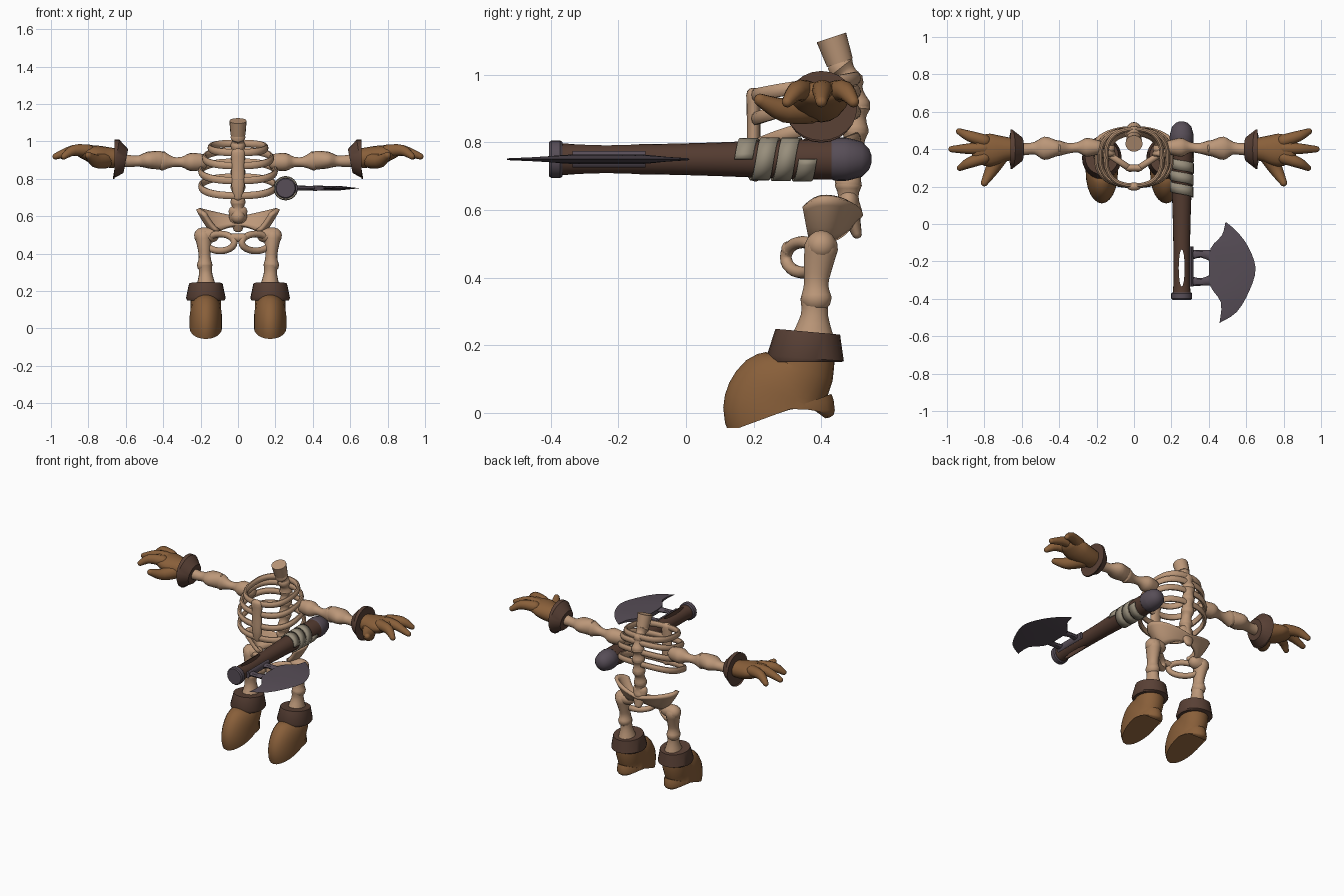
import bpy, bmesh, math
from mathutils import Vector

cube = bpy.data.objects.get("Cube")
if cube:
    bpy.data.objects.remove(cube)


def material(name, r, g, b):
    m = bpy.data.materials.new(name)
    m.use_nodes = True
    m.diffuse_color = (r, g, b, 1)
    m.node_tree.nodes["Principled BSDF"].inputs["Base Color"].default_value = (r, g, b, 1)
    return m


BONE = material("bone", .50, .31, .19)
LEATHER = material("tan leather", .25, .115, .042)
DARK = material("dark leather", .10, .052, .036)
WOOD = material("brown wood", .088, .044, .030)
WRAP = material("cloth wrap", .31, .27, .20)
METAL = material("grey metal", .095, .075, .095)
parts = []


def add(name, mat, bm):
    bmesh.ops.recalc_face_normals(bm, faces=bm.faces)
    mesh = bpy.data.meshes.new(name)
    bm.to_mesh(mesh)
    bm.free()
    mesh.materials.append(mat)
    ob = bpy.data.objects.new(name, mesh)
    bpy.context.collection.objects.link(ob)
    parts.append(ob)
    return ob


def grid(name, mat, rows, thickness):
    """Sheet through rows of points, given thickness by a modifier."""
    bm = bmesh.new()
    v = [[bm.verts.new(p) for p in row] for row in rows]
    for r, s in zip(v, v[1:]):
        for i in range(len(r) - 1):
            bm.faces.new((r[i], r[i + 1], s[i + 1], s[i]))
    ob = add(name, mat, bm)
    mod = ob.modifiers.new("thickness", "SOLIDIFY")
    mod.thickness = thickness
    mod.offset = 0
    return ob


def spline(pts, sub):
    out = []
    for i in range(len(pts) - 1):
        a, b, c, d = pts[max(i - 1, 0)], pts[i], pts[i + 1], pts[min(i + 2, len(pts) - 1)]
        for k in range(sub):
            t = k / sub
            out.append([(2 * q + (r - p) * t + (2 * p - 5 * q + 4 * r - s) * t * t
                         + (3 * q - p - 3 * r + s) * t ** 3) / 2 for p, q, r, s in zip(a, b, c, d)])
    return out + [list(pts[-1])]


def tube(name, mat, pts, up=(0, 0, 1), n=16, sub=3, closed=False, rounded=False):
    """Skin along stations x, y, z, side radius and optional up radius."""
    pts = [tuple(p) + ((p[3],) if len(p) == 4 else ()) for p in pts]
    if not closed:
        pts = spline(pts, sub)
    centres = [Vector(p[:3]) for p in pts]
    count = len(pts)
    rings = []
    for i, c in enumerate(centres):
        if closed:
            t = centres[(i + 1) % count] - centres[i - 1]
        else:
            t = centres[min(i + 1, count - 1)] - centres[max(i - 1, 0)]
        t.normalize()
        rings.append((c, t, pts[i][3], pts[i][4]))
    if rounded:
        for end, sign in ((0, -1), (-1, 1)):
            c, t, a, b = rings[end]
            for off, k in ((.5, .87), (.85, .53), (.97, .2)):
                ring = (c + t * sign * min(a, b) * off, t, a * k, b * k)
                rings.insert(0 if sign < 0 else len(rings), ring)
    bm = bmesh.new()
    loops = []
    for c, t, a, b in rings:
        side = Vector(up).cross(t).normalized()
        top = t.cross(side)
        angles = [math.tau * k / n for k in range(n)]
        loops.append([bm.verts.new(c + side * a * math.cos(q) + top * b * math.sin(q)) for q in angles])
    for i in range(len(loops) if closed else len(loops) - 1):
        r, s = loops[i], loops[(i + 1) % len(loops)]
        for k in range(n):
            bm.faces.new((r[k], r[(k + 1) % n], s[(k + 1) % n], s[k]))
    if not closed:
        bm.faces.new(loops[0])
        bm.faces.new(loops[-1])
    return add(name, mat, bm)


Y = (0, 1, 0)

# Spine: stacked vertebrae along a curved path
spine = [(.48, .60), (.48, .68), (.495, .76), (.50, .84), (.505, .91), (.485, .98), (.46, 1.03)]
for i, ((y, z), (y2, z2)) in enumerate(zip(spine, spine[1:])):
    tube(f"vertebra_{i + 1}", BONE, [(0, y, z, .040), (0, (y + y2) / 2, (z + z2) / 2, .030),
                                     (0, y2, z2 - .008, .040)], Y, rounded=True)
tube("neck_top", BONE, [(0, .455, 1.035, .040), (0, .43, 1.11, .046)], Y, sub=1)
tube("sacrum", BONE, [(0, .48, .63, .05, .03), (0, .49, .58, .045, .025), (0, .505, .53, .025, .015)],
     Y, rounded=True)

# Rib cage: sloping rings joined by a breastbone
ribs = [(.15, .94, .99), (.18, .87, .95), (.20, .79, .89), (.20, .71, .81)]
for i, (rx, front, back) in enumerate(ribs):
    ring = []
    for k in range(40):
        q = math.tau * k / 40
        s, c = math.sin(q), math.cos(q)
        x = rx * math.copysign(abs(s) ** .8, s)
        y = .355 + .15 * math.copysign(abs(c) ** .8, c)
        ring.append((x, y, front + (back - front) * (c + 1) / 2, .013, .020))
    tube(f"rib_{i + 1}", BONE, ring, n=10, closed=True)
tube("breastbone", BONE, [(0, .205, .70, .022, .016), (0, .2, .76, .034, .02),
                          (0, .2, .86, .034, .02), (0, .2, .94, .038, .022)], Y, rounded=True)

# Pelvis: flared bowl open at the front
rows = []
for j in range(7):
    t = j / 6
    row = []
    for k in range(33):
        q = math.radians(-125 + 250 * k / 32)
        flare = abs(math.sin(q))
        low = .51 + .04 * math.cos(q) ** 2
        high = .59 + .05 * flare - (.05 if math.cos(q) < 0 else 0) * math.cos(q) ** 2
        row.append(((.12 + .095 * t ** .7) * math.sin(q), .41 + (.07 + .035 * t) * math.cos(q),
                    low + (high - low) * t))
    rows.append(row)
grid("pelvis_bowl", BONE, rows, .022)
tube("pubic_joint", BONE, [(-.03, .30, .485, .018, .022), (.03, .30, .485, .018, .022)], rounded=True)

for s, side in ((1, "left"), (-1, "right")):
    def limb(name, mat, pts, up=(0, 0, 1), **kw):
        return tube(f"{side}_{name}", mat, [(s * p[0],) + tuple(p[1:]) for p in pts], up, **kw)

    # Lower pelvis loop
    loop = []
    for k in range(24):
        q = math.tau * k / 24
        loop.append((.095 + .075 * math.cos(q), .345 + .05 * math.cos(q), .46 + .045 * math.sin(q), .018))
    limb("pelvis_loop", BONE, loop, Y, n=10, closed=True)

    # Leg bones
    limb("hip_ball", BONE, [(.14, .40, .50, .04), (.19, .40, .495, .045)], rounded=True)
    limb("thigh", BONE, [(.185, .40, .49, .045, .05), (.18, .39, .43, .036, .042),
                         (.178, .385, .38, .032, .036), (.178, .385, .34, .042, .046)], Y, rounded=True)
    limb("shin", BONE, [(.175, .38, .34, .036, .042), (.173, .38, .29, .036, .04),
                        (.17, .375, .22, .055, .065)], Y)

    # Boot with folded cuff
    boot = []
    for z, toe in ((0, .115), (.012, .11), (.04, .12), (.07, .15), (.10, .205), (.13, .25), (.18, .27)):
        boot.append((.172, (toe + .44) / 2, z, .086 if z < .1 else .082, (.44 - toe) / 2))
    limb("boot", LEATHER, boot, Y, n=24, sub=2)
    limb("boot_cuff", DARK, [(.172, .353, .15, .10, .106), (.172, .353, .162, .106, .114),
                             (.172, .36, .24, .090, .096)], Y, n=24, sub=1)

    # Arm bones
    limb("shoulder", BONE, [(.20, .41, .89, .04, .045), (.255, .41, .89, .05, .048),
                            (.30, .41, .89, .028), (.35, .405, .89, .028),
                            (.40, .405, .895, .042, .052)], rounded=True)
    limb("forearm", BONE, [(.42, .405, .90, .045, .05), (.48, .405, .90, .062, .045),
                           (.53, .405, .895, .034, .03), (.58, .40, .895, .032),
                           (.63, .40, .90, .036)], rounded=True)

    # Glove with flared cuff
    limb("glove_cuff", DARK, [(.60, .40, .895, .065), (.652, .40, .905, .106), (.66, .40, .905, .106)],
         n=24, sub=1)
    limb("palm", LEATHER, [(.64, .40, .91, .055, .05), (.70, .40, .915, .07, .055),
                           (.77, .395, .93, .088, .05), (.83, .40, .945, .075, .036)], rounded=True)
    fingers = [("back_finger", .445, .495, .945), ("middle_finger", .405, .40, .985),
               ("front_finger", .355, .30, .94)]
    for name, y, tip, x in fingers:
        limb(name, LEATHER, [(.80, y, .95, .034), (.88, (y + tip) / 2, .952, .029),
                             (x - .01, tip, .92, .017)], rounded=True, n=12)
    limb("thumb", LEATHER, [(.71, .37, .90, .045), (.76, .29, .895, .036),
                            (.80, .22, .925, .019)], rounded=True, n=12)

# Axe handle with a slot through its head end
AX, AZ = .255, .75


def shaft(name, mat, stations, **kw):
    return tube(name, mat, [(AX, y, AZ, r) for y, r in stations], n=20, **kw)


handle = shaft("axe_handle", WOOD, [(-.38, .05), (-.33, .045), (-.1, .045), (.1, .05), (.3, .058), (.43, .06)])
cutter = tube("slot_cutter", WOOD, [(AX, -.235, AZ - .1, .016, .1), (AX, -.235, AZ + .1, .016, .1)], Y, sub=1)
cutter.hide_render = True
cut = handle.modifiers.new("slot", "BOOLEAN")
cut.operation = "DIFFERENCE"
cut.object = cutter
bpy.context.view_layer.objects.active = handle
bpy.ops.object.modifier_apply(modifier="slot")
parts.remove(cutter)
bpy.data.objects.remove(cutter)
shaft("handle_cap", METAL, [(-.405, .05), (-.398, .056), (-.372, .056), (-.365, .05)], sub=1)
shaft("pommel", METAL, [(.42, .05), (.435, .062), (.47, .064), (.49, .06)], rounded=True)

# Cloth wound around the grip
rows = []
for k in range(73):
    q = math.tau * 3 * k / 72
    y = .17 + .19 * k / 72
    r = .058 + .02 * (y - .17)
    rows.append([(AX + r * math.cos(q), y + w, AZ + r * math.sin(q)) for w in (-.027, .027)])
grid("grip_wrap", WRAP, rows, .008)

# Axe blade: sheet thinning from a thick back to a sharp edge
back = [(.488, .005), (.47, -.06), (.41, -.13), (.40, -.235), (.41, -.335), (.465, -.42), (.458, -.525)]
edge = [(.492, .01), (.55, -.04), (.61, -.12), (.65, -.235), (.62, -.35), (.55, -.47), (.455, -.53)]
back, edge = spline(back, 3), spline(edge, 3)
bm = bmesh.new()
layers = []
for b, e in zip(back, edge):
    m = [b[0] * .4 + e[0] * .6, b[1] * .4 + e[1] * .6]
    thick = .003 + .011 * min(1, (e[0] - b[0]) / .2)
    layers.append([bm.verts.new((p[0], p[1], AZ + h)) for p, h in
                   ((b, thick), (m, thick * .8), (e, 0), (m, -thick * .8), (b, -thick))])
for r, q in zip(layers, layers[1:]):
    for i in range(5):
        j = (i + 1) % 5
        bm.faces.new((r[i], r[j], q[j], q[i]))
bm.faces.new(layers[0])
bm.faces.new(layers[-1])
add("axe_blade", METAL, bm)
for name, y, out in (("back_prong", -.165, 1), ("front_prong", -.305, -1)):
    tube(name, METAL, [(.30, y, AZ, .028, .014), (.36, y + .005 * out, AZ, .020, .013),
                       (.43, y - .008 * out, AZ, .034, .012)], n=8)
tube("blade_socket", METAL, [(.307, -.335, AZ, .012, .024), (.307, -.12, AZ, .012, .024)], n=8, sub=1)

# Smooth shading with sharp edges kept
bpy.ops.object.select_all(action="DESELECT")
for ob in parts:
    ob.select_set(True)
bpy.context.view_layer.objects.active = parts[0]
bpy.ops.object.shade_smooth_by_angle(angle=math.radians(40))
